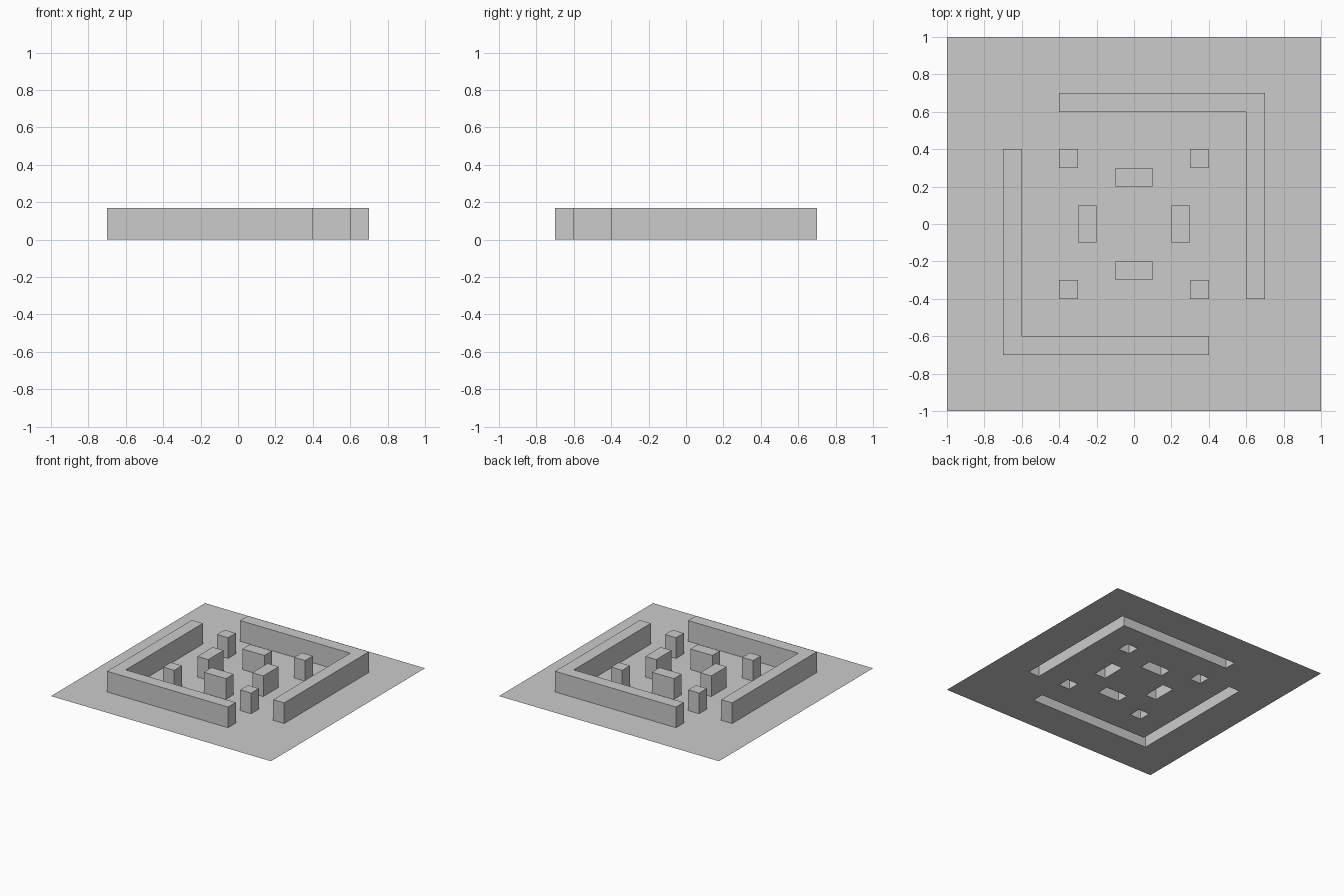
import bpy
import bmesh

if "Cube" in bpy.data.objects:
    bpy.data.objects.remove(bpy.data.objects["Cube"])

HEIGHT = 0.17

# Raised footprints (x0, x1, y0, y1); each is repeated by a half turn about z
half = [
    (-0.4, 0.7, 0.6, 0.7),    # L wall, back arm
    (0.6, 0.7, -0.4, 0.7),    # L wall, right arm
    (-0.1, 0.1, 0.2, 0.3),    # inner block, back
    (0.2, 0.3, -0.1, 0.1),    # inner block, right
    (0.3, 0.4, 0.3, 0.4),     # corner pillar
    (-0.4, -0.3, 0.3, 0.4),   # corner pillar
]
footprints = half + [(-x1, -x0, -y1, -y0) for x0, x1, y0, y1 in half]


def is_raised(face):
    c = face.calc_center_median()
    return any(x0 < c.x < x1 and y0 < c.y < y1 for x0, x1, y0, y1 in footprints)


# Flat sheet divided into 0.1 unit squares
bm = bmesh.new()
bmesh.ops.create_grid(bm, x_segments=20, y_segments=20, size=1.0)

# Pull the footprints up out of the sheet, leaving them open underneath
raised = [f for f in bm.faces if is_raised(f)]
result = bmesh.ops.extrude_face_region(bm, geom=raised)
top_verts = [g for g in result["geom"] if isinstance(g, bmesh.types.BMVert)]
bmesh.ops.translate(bm, vec=(0, 0, HEIGHT), verts=top_verts)
leftover = [f for f in raised if f.is_valid]
if leftover:
    bmesh.ops.delete(bm, geom=leftover, context="FACES")

# All surfaces face outward and upward
bmesh.ops.recalc_face_normals(bm, faces=bm.faces[:])
if sum(f.normal.z for f in bm.faces) < 0:
    bmesh.ops.reverse_faces(bm, faces=bm.faces[:])

mesh = bpy.data.meshes.new("walled_courtyard")
bm.to_mesh(mesh)
bm.free()
bpy.context.collection.objects.link(bpy.data.objects.new("walled_courtyard", mesh))
